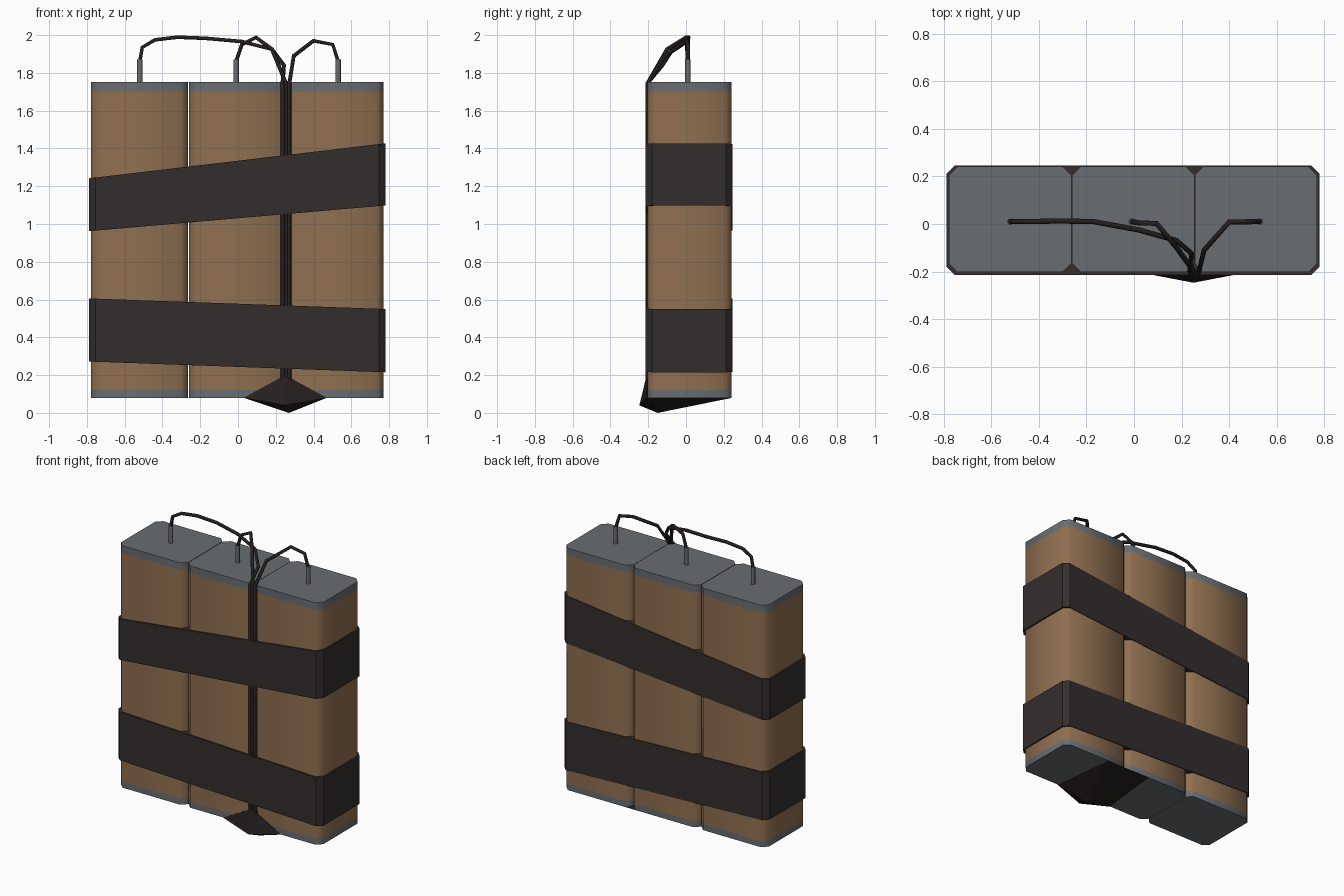
import bpy, bmesh

if "Cube" in bpy.data.objects:
    bpy.data.objects.remove(bpy.data.objects["Cube"])


def material(name, rgb):
    m = bpy.data.materials.new(name)
    m.diffuse_color = (*rgb, 1)
    m.use_nodes = True
    m.node_tree.nodes["Principled BSDF"].inputs["Base Color"].default_value = m.diffuse_color
    return m


BROWN = material("brown_paper", (0.28, 0.162, 0.082))
GREY = material("grey_cap", (0.14, 0.153, 0.165))
TAPE = material("dark_tape", (0.034, 0.026, 0.027))
BLACK = material("black_wire", (0.018, 0.014, 0.013))


def finish(name, bm, mats, smooth=None):
    bmesh.ops.recalc_face_normals(bm, faces=bm.faces)
    me = bpy.data.meshes.new(name)
    bm.to_mesh(me)
    bm.free()
    ob = bpy.data.objects.new(name, me)
    bpy.context.collection.objects.link(ob)
    for m in mats:
        me.materials.append(m)
    if smooth:
        bpy.ops.object.select_all(action='DESELECT')
        ob.select_set(True)
        bpy.context.view_layer.objects.active = ob
        bpy.ops.object.shade_smooth_by_angle(angle=smooth)
    return ob


def octagon(x0, x1, y0, y1, c):
    """Rectangle outline with cut corners."""
    return [(x0 + c, y0), (x1 - c, y0), (x1, y0 + c), (x1, y1 - c),
            (x1 - c, y1), (x0 + c, y1), (x0, y1 - c), (x0, y0 + c)]


def loft(bm, rings, capped=True):
    rows = [[bm.verts.new(p) for p in r] for r in rings]
    n = len(rows[0])
    for a, b in zip(rows, rows[1:]):
        for i in range(n):
            j = (i + 1) % n
            bm.faces.new((a[i], a[j], b[j], b[i]))
    if capped:
        bm.faces.new(rows[0])
        bm.faces.new(rows[-1])


Y0, Y1 = -0.203, 0.242

# Sticks: brown body with grey bands and ends, chosen by height
for side, x0 in (("left", -0.778), ("middle", -0.26), ("right", 0.256)):
    bm = bmesh.new()
    outline = octagon(x0, x0 + 0.514, Y0, Y1, 0.036)
    loft(bm, [[(x, y, z) for x, y in outline] for z in (0.08, 0.122, 1.702, 1.752)])
    for f in bm.faces:
        f.material_index = 0 if 0.13 < f.calc_center_median().z < 1.69 else 1
    finish(side + "_stick", bm, [BROWN, GREY], 1.0)


# Slanted tape bands around all sticks: (bottom, top) heights at left and right
def tape(name, left, right):
    bm = bmesh.new()
    x0, x1 = -0.788, 0.78
    outline = octagon(x0, x1, Y0 - 0.012, Y1 + 0.005, 0.034)
    def height(x, k):
        return left[k] + (right[k] - left[k]) * (x - x0) / (x1 - x0)
    loft(bm, [[(x, y, height(x, k)) for x, y in outline] for k in (0, 1)])
    finish(name, bm, [TAPE])


tape("upper_tape", (0.962, 1.242), (1.098, 1.427))
tape("lower_tape", (0.272, 0.606), (0.215, 0.55))


# Tubes swept along paths
def tube(name, points, radius, mat, sides_level=1):
    cu = bpy.data.curves.new(name, 'CURVE')
    cu.dimensions = '3D'
    cu.bevel_depth = radius
    cu.bevel_resolution = sides_level
    cu.use_fill_caps = True
    sp = cu.splines.new('POLY')
    sp.points.add(len(points) - 1)
    for p, co in zip(sp.points, points):
        p.co = (*co, 1)
    cu.materials.append(mat)
    ob = bpy.data.objects.new(name, cu)
    bpy.context.collection.objects.link(ob)
    bpy.ops.object.select_all(action='DESELECT')
    ob.select_set(True)
    bpy.context.view_layer.objects.active = ob
    bpy.ops.object.convert(target='MESH')


# Wires: arc from each pin, then down the front seam
WIRES = {
    "left": (-0.52, 0.236, [(-0.507, 0.01, 1.935), (-0.44, 0.01, 1.975), (-0.32, 0.013, 1.989),
                            (-0.17, 0.01, 1.983), (0.02, -0.025, 1.966), (0.18, -0.07, 1.925),
                            (0.243, -0.125, 1.84)]),
    "middle": (-0.01, 0.254, [(0.02, 0.005, 1.95), (0.095, 0.002, 1.988), (0.18, -0.1, 1.925)]),
    "right": (0.53, 0.272, [(0.502, 0.01, 1.95), (0.4, 0.008, 1.97), (0.295, -0.11, 1.89)]),
}
for side, (x, foot, arc) in WIRES.items():
    tube(side + "_pin", [(x, 0.01, 1.74), (x, 0.01, 1.87)], 0.014, GREY, 2)
    path = [(x, 0.01, 1.86)] + arc + [(foot, Y0, 1.745), (foot, Y0, 0.15)]
    tube(side + "_wire", path, 0.011, BLACK)

# Faceted dark wedge where the wires gather under the sticks
bm = bmesh.new()
for p in [(0.03, -0.205, 0.08), (0.47, -0.205, 0.08), (0.25, -0.208, 0.2),
          (0.25, -0.247, 0.04), (0.27, -0.15, 0.0),
          (0.08, 0.24, 0.079), (0.42, 0.24, 0.079)]:
    bm.verts.new(p)
bmesh.ops.convex_hull(bm, input=bm.verts)
finish("wire_wedge", bm, [BLACK])
